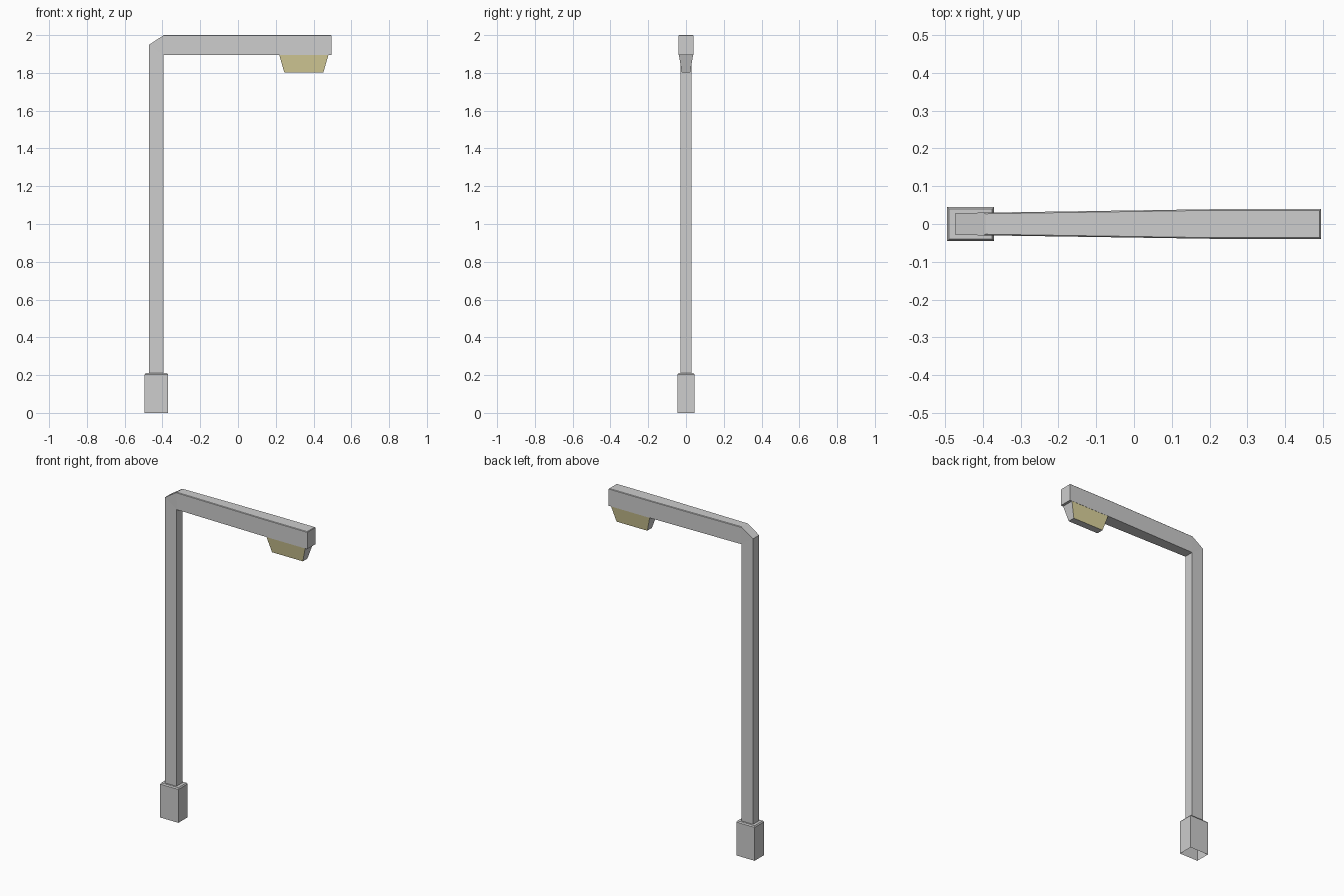
import bpy, bmesh

if "Cube" in bpy.data.objects:
    bpy.data.objects.remove(bpy.data.objects["Cube"])


def material(name, rgb):
    m = bpy.data.materials.new(name)
    m.diffuse_color = (*rgb, 1)
    m.use_nodes = True
    m.node_tree.nodes["Principled BSDF"].inputs["Base Color"].default_value = m.diffuse_color
    return m


GREY = material("grey_metal", (0.61, 0.61, 0.61))
YELLOW = material("pale_yellow_glass", (0.72, 0.66, 0.34))


def loft(name, rings, cap_end=False, edit=None):
    """Skin a list of four-cornered rings into one mesh object."""
    bm = bmesh.new()
    loops = [[bm.verts.new(p) for p in ring] for ring in rings]
    for a, b in zip(loops, loops[1:]):
        for i in range(4):
            j = (i + 1) % 4
            bm.faces.new((a[i], a[j], b[j], b[i]))
    if cap_end:
        bm.faces.new(loops[-1])
    bmesh.ops.recalc_face_normals(bm, faces=bm.faces)
    if edit:
        edit(bm)
    mesh = bpy.data.meshes.new(name)
    bm.to_mesh(mesh)
    bm.free()
    mesh.materials.append(GREY)
    mesh.materials.append(YELLOW)
    obj = bpy.data.objects.new(name, mesh)
    bpy.context.collection.objects.link(obj)
    return obj


def flat_ring(x0, x1, w, z):
    return [(x0, -w, z), (x1, -w, z), (x1, w, z), (x0, w, z)]


def arm_ring(outer, inner, w):
    (xo, zo), (xi, zi) = outer, inner
    return [(xo, -w, zo), (xi, -w, zi), (xi, w, zi), (xo, w, zo)]


# Base: sleeve open underneath, chamfered shoulder up to the pole
loft("base", [flat_ring(-0.494, -0.370, 0.045, 0),
              flat_ring(-0.494, -0.370, 0.045, 0.203),
              flat_ring(-0.489, -0.375, 0.040, 0.21),
              flat_ring(-0.472, -0.394, 0.029, 0.21)])


# Pole and arm: one bent beam with a cut corner, widening toward the lamp
def soften_arm_top(bm):
    edges = [e for e in bm.edges
             if all(v.co.z > 1.99 for v in e.verts) and e.calc_face_angle(0) > 1]
    bmesh.ops.bevel(bm, geom=edges, offset=0.003, segments=1, affect='EDGES')


loft("pole_and_arm", [
    arm_ring((-0.472, 0.21), (-0.394, 0.21), 0.029),
    arm_ring((-0.472, 1.948), (-0.394, 1.895), 0.029),
    arm_ring((-0.393, 2.0), (-0.390, 1.895), 0.030),
    arm_ring((0.20, 2.0), (0.20, 1.895), 0.039),
    arm_ring((0.494, 2.0), (0.494, 1.895), 0.039)],
    cap_end=True, edit=soften_arm_top)


# Lamp: tapered box under the arm, glass on the two long sides
def colour_glass(bm):
    for f in bm.faces:
        f.material_index = int(abs(f.normal.y) > 0.7)


loft("lamp", [flat_ring(0.218, 0.479, 0.038, 1.896),
              flat_ring(0.245, 0.452, 0.022, 1.803)],
     cap_end=True, edit=colour_glass)
